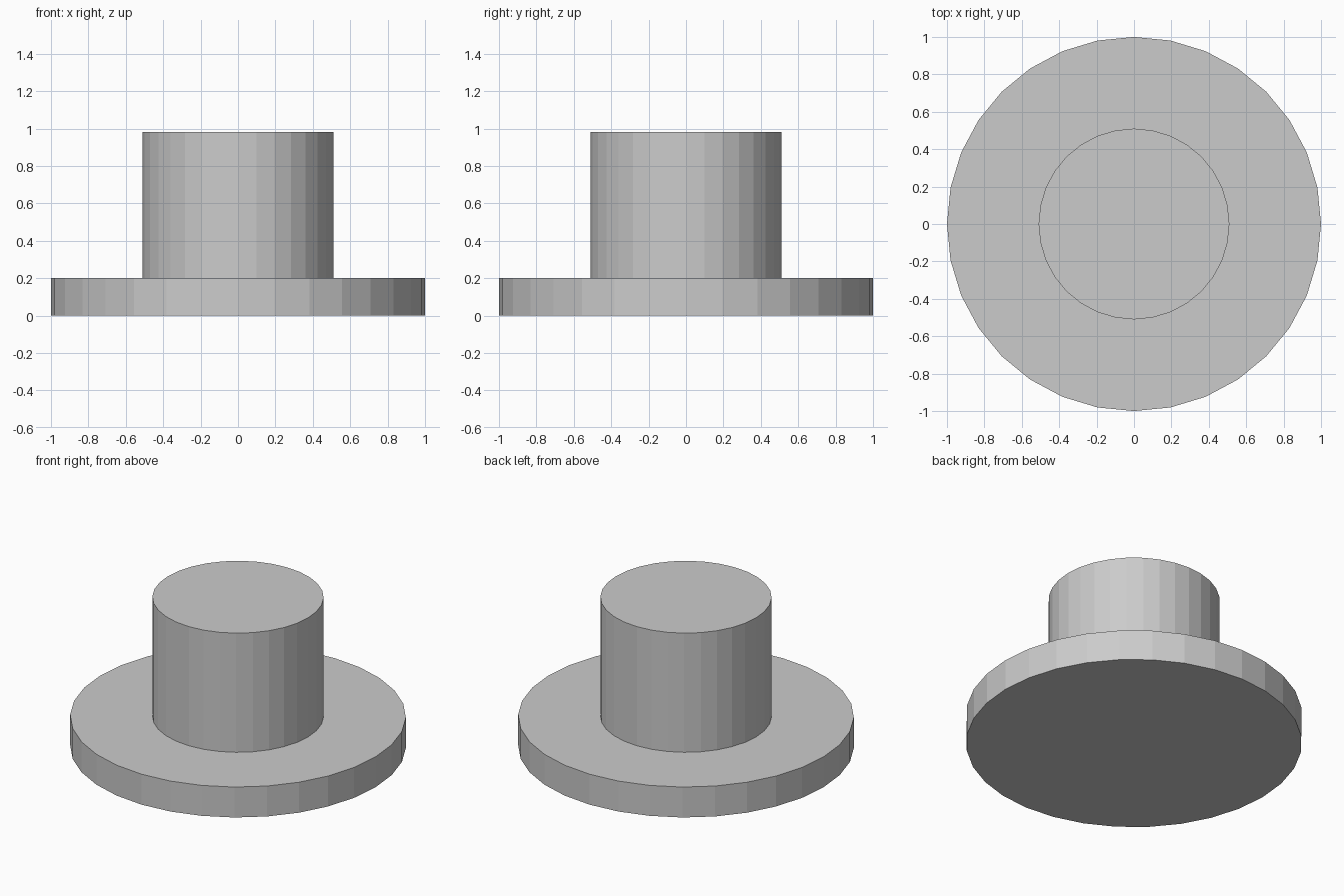
import bpy

if "Cube" in bpy.data.objects:
    bpy.data.objects.remove(bpy.data.objects["Cube"])


def disc(name, radius, z_low, z_high):
    """Flat-shaded 32-sided cylinder between two heights."""
    bpy.ops.mesh.primitive_cylinder_add(
        vertices=32, radius=radius, depth=z_high - z_low,
        location=(0, 0, (z_low + z_high) / 2))
    obj = bpy.context.object
    obj.name = name
    return obj


# Wide flat base plate
disc("base_flange", 1.0, 0.0, 0.2)

# Narrower upright drum standing on the plate
disc("upper_drum", 0.51, 0.2, 0.983)
